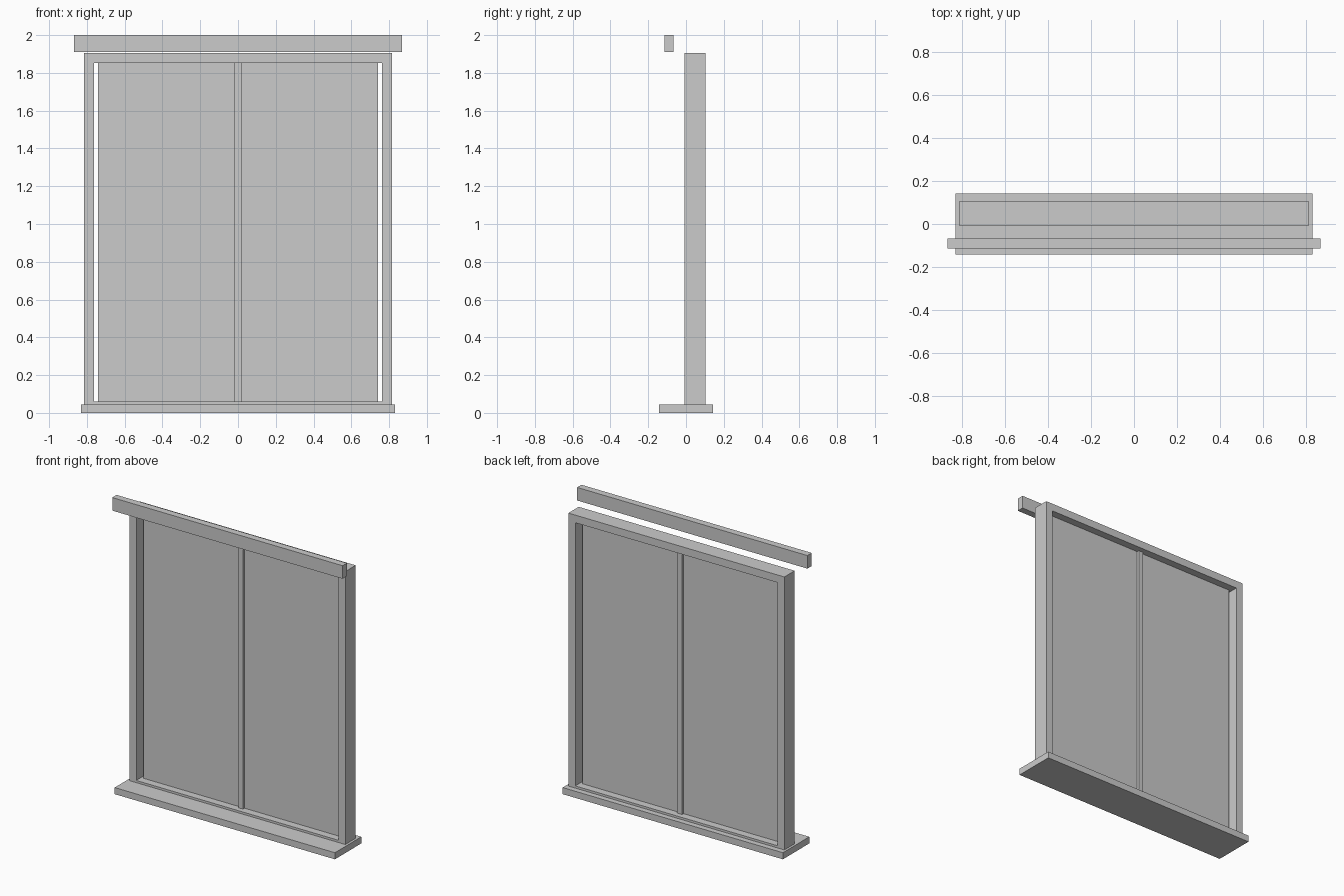
import bpy, bmesh

if "Cube" in bpy.data.objects:
    bpy.data.objects.remove(bpy.data.objects["Cube"])


def add_box(bm, x0, x1, y0, y1, z0, z1):
    verts = bmesh.ops.create_cube(bm, size=1)["verts"]
    for v in verts:
        v.co = ((x0 + x1) / 2 + v.co.x * (x1 - x0),
                (y0 + y1) / 2 + v.co.y * (y1 - y0),
                (z0 + z1) / 2 + v.co.z * (z1 - z0))


def finish(name, bm):
    mesh = bpy.data.meshes.new(name)
    bm.to_mesh(mesh)
    bm.free()
    obj = bpy.data.objects.new(name, mesh)
    bpy.context.collection.objects.link(obj)
    return obj


def box(name, *bounds):
    bm = bmesh.new()
    add_box(bm, *bounds)
    return finish(name, bm)


SILL_TOP, FRAME_TOP = 0.045, 1.905
FRONT, BACK = -0.007, 0.104
MID = (FRONT + BACK) / 2
OPEN_X, OPEN_BOTTOM, OPEN_TOP = 0.762, 0.06, 1.853

# Wide sill at the base
box("sill", -0.83, 0.83, -0.142, 0.142, 0, SILL_TOP)

# Frame: outer rectangle with an opening, bridged into one solid
bm = bmesh.new()


def ring(x, z0, z1, y):
    return [bm.verts.new((sx, y, z)) for sx, z in ((-x, z0), (x, z0), (x, z1), (-x, z1))]


rings = [ring(0.814, SILL_TOP, FRAME_TOP, FRONT), ring(OPEN_X, OPEN_BOTTOM, OPEN_TOP, FRONT),
         ring(OPEN_X, OPEN_BOTTOM, OPEN_TOP, BACK), ring(0.814, SILL_TOP, FRAME_TOP, BACK)]
for a, b in zip(rings, rings[1:] + rings[:1]):
    for i in range(4):
        j = (i + 1) % 4
        bm.faces.new((a[i], a[j], b[j], b[i]))
bmesh.ops.recalc_face_normals(bm, faces=bm.faces)
finish("window_frame", bm)

# Thin pane, narrower than the opening
box("glass_pane", -0.742, 0.742, MID - 0.004, MID + 0.004, OPEN_BOTTOM, OPEN_TOP)

# Central upright
box("mullion", -0.018, 0.018, MID - 0.02, MID + 0.02, OPEN_BOTTOM, OPEN_TOP)

# Head board set forward of the frame
box("head_board", -0.868, 0.868, -0.114, -0.067, 1.911, 2.0)
